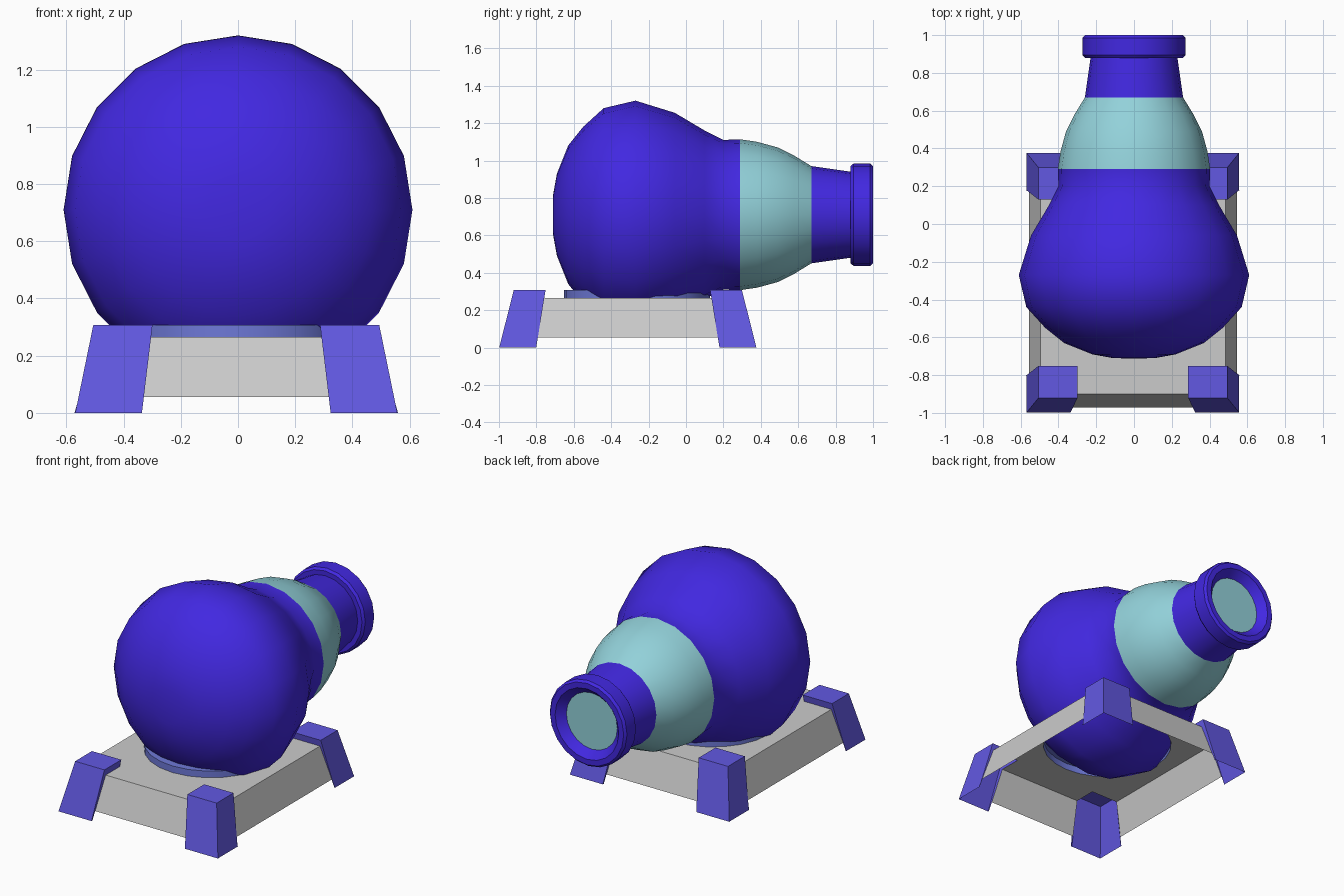
import bpy, bmesh
from math import sin, cos, pi
from mathutils import Vector

if "Cube" in bpy.data.objects:
    bpy.data.objects.remove(bpy.data.objects["Cube"])

AXIS_Z = 0.71                 # height of the barrel axis
BASE = Vector((-0.006, -0.311, 0))   # centre of the base
FLOOR, PLATE, LEG_TOP = 0.055, 0.265, 0.307


def material(name, rgb):
    m = bpy.data.materials.new(name)
    m.diffuse_color = (*rgb, 1)
    m.use_nodes = True
    m.node_tree.nodes["Principled BSDF"].inputs["Base Color"].default_value = m.diffuse_color
    return m


BLUE = material("deep_blue", (0.054, 0.021, 0.75))
TEAL = material("teal", (0.29, 0.64, 0.70))
LEG = material("leg_blue", (0.122, 0.098, 0.76))
SEAT = material("seat_blue", (0.156, 0.191, 0.686))


def finish(name, bm, mat=None, smooth=None):
    me = bpy.data.meshes.new(name)
    bm.to_mesh(me)
    bm.free()
    ob = bpy.data.objects.new(name, me)
    bpy.context.collection.objects.link(ob)
    if mat:
        me.materials.append(mat)
    if smooth:
        bpy.ops.object.select_all(action='DESELECT')
        ob.select_set(True)
        bpy.context.view_layer.objects.active = ob
        bpy.ops.object.shade_smooth_by_angle(angle=smooth)
    return ob


def lathe(name, profile, mat, n=20):
    """Revolve (y, radius) points around the barrel axis."""
    bm = bmesh.new()
    rings = [[bm.verts.new((r * sin(2 * pi * j / n), y, AXIS_Z + r * cos(2 * pi * j / n)))
              for j in range(n)] for y, r in profile]
    for a, b in zip(rings, rings[1:]):
        for j in range(n):
            k = (j + 1) % n
            bm.faces.new((a[j], a[k], b[k], b[j]))
    bmesh.ops.remove_doubles(bm, verts=bm.verts[:], dist=1e-5)
    return finish(name, bm, mat, 0.6)


def add_face(bm, points, out):
    """Add a base face whose normal points along out."""
    f = bm.faces.new([bm.verts.new(Vector(p) + BASE) for p in points])
    f.normal_update()
    if f.normal.dot(Vector(out)) < 0:
        f.normal_flip()


def slope(low, high, z0, z1):
    return lambda z: low + (high - low) * (z - z0) / (z1 - z0)


# Barrel: round rear body, teal band, neck, muzzle ring and plug
lathe("barrel_body", [(-0.712, 0), (-0.71, 0.11), (-0.69, 0.22), (-0.63, 0.37),
                      (-0.55, 0.47), (-0.44, 0.57), (-0.27, 0.61), (-0.06, 0.545),
                      (0.10, 0.45), (0.20, 0.40), (0.29, 0.403)], BLUE)
lathe("barrel_band", [(0.29, 0.403), (0.38, 0.39), (0.49, 0.36), (0.58, 0.315), (0.67, 0.26)], TEAL)
lathe("barrel_neck", [(0.67, 0.26), (0.88, 0.23)], BLUE)
lathe("muzzle_ring", [(0.88, 0.22), (0.88, 0.26), (0.895, 0.273), (0.985, 0.273),
                      (1.0, 0.26), (1.0, 0.225), (0.95, 0.18)], BLUE)
lathe("muzzle_plug", [(0.95, 0.18), (0.95, 0)], TEAL)

# Half-extents of legs (outer, inner) and frame as they change with height
ox, oy = slope(0.563, 0.50, 0, LEG_TOP), slope(0.6875, 0.61, 0, LEG_TOP)
ix, iy = slope(0.33, 0.293, 0, LEG_TOP), slope(0.49, 0.44, 0, LEG_TOP)
fx, fy = slope(0.55, 0.49, FLOOR, PLATE), slope(0.66, 0.59, FLOOR, PLATE)

# Hollow frame: walls between the legs and a plate with notched corners and a hole
bm = bmesh.new()
for s in (-1, 1):
    ends = ((-1, FLOOR), (1, FLOOR), (1, PLATE), (-1, PLATE))
    add_face(bm, [(e * ix(z), s * fy(z), z) for e, z in ends], (0, s, 0))
    add_face(bm, [(s * fx(z), e * iy(z), z) for e, z in ends], (s, 0, 0))
finish("base_walls", bm)

X, Y, FX, FY = ix(PLATE), iy(PLATE), fx(PLATE), fy(PLATE)
outline = []
for sx, sy in ((1, 1), (-1, 1), (-1, -1), (1, -1)):
    corner = [(sx * FX, sy * Y), (sx * X, sy * Y), (sx * X, sy * FY)]
    outline += corner if sx * sy > 0 else corner[::-1]
hole = [(0.39 * cos(pi * i / 12), 0.05 + 0.39 * sin(pi * i / 12)) for i in range(24)]
bm = bmesh.new()
for loop in (outline, hole):
    vs = [bm.verts.new(Vector((x, y, PLATE)) + BASE) for x, y in loop]
    for i in range(len(vs)):
        bm.edges.new((vs[i - 1], vs[i]))
bmesh.ops.triangle_fill(bm, edges=bm.edges[:], use_beauty=True, normal=(0, 0, 1))
finish("base_plate", bm)

# Round seat under the barrel, open underneath
bm = bmesh.new()
low, high = [[bm.verts.new(Vector((x, y, z)) + BASE) for x, y in hole] for z in (PLATE, LEG_TOP)]
for i in range(24):
    bm.faces.new((low[i - 1], low[i], high[i], high[i - 1]))
bm.faces.new(high)
finish("barrel_seat", bm, SEAT, 0.6)

# Four splayed corner legs: hollow shells wrapped around the frame corners
T = LEG_TOP
for side, sx in (("left", -1), ("right", 1)):
    for end, sy in (("front", -1), ("back", 1)):
        bm = bmesh.new()
        edge = lambda a, b: [(sx * a(0), sy * b(0), 0), (sx * a(T), sy * b(T), T)]
        outer, by_x, by_y = edge(ox, oy), edge(ix, oy), edge(ox, iy)
        add_face(bm, outer + by_x[::-1], (0, sy, 0))
        add_face(bm, outer + by_y[::-1], (sx, 0, 0))
        inner_top = (sx * ix(T), sy * iy(T), T)
        add_face(bm, [outer[1], by_x[1], inner_top, by_y[1]], (0, 0, 1))
        notch = (sx * X, sy * Y, PLATE)
        add_face(bm, by_x + [inner_top, notch, (sx * X, sy * FY, PLATE),
                             (sx * ix(0), sy * fy(0), 0)], (-sx, 0, 0))
        add_face(bm, by_y + [inner_top, notch, (sx * FX, sy * Y, PLATE),
                             (sx * fx(0), sy * iy(0), 0)], (0, -sy, 0))
        bmesh.ops.remove_doubles(bm, verts=bm.verts[:], dist=1e-5)
        finish(f"{end}_{side}_leg", bm, LEG)
